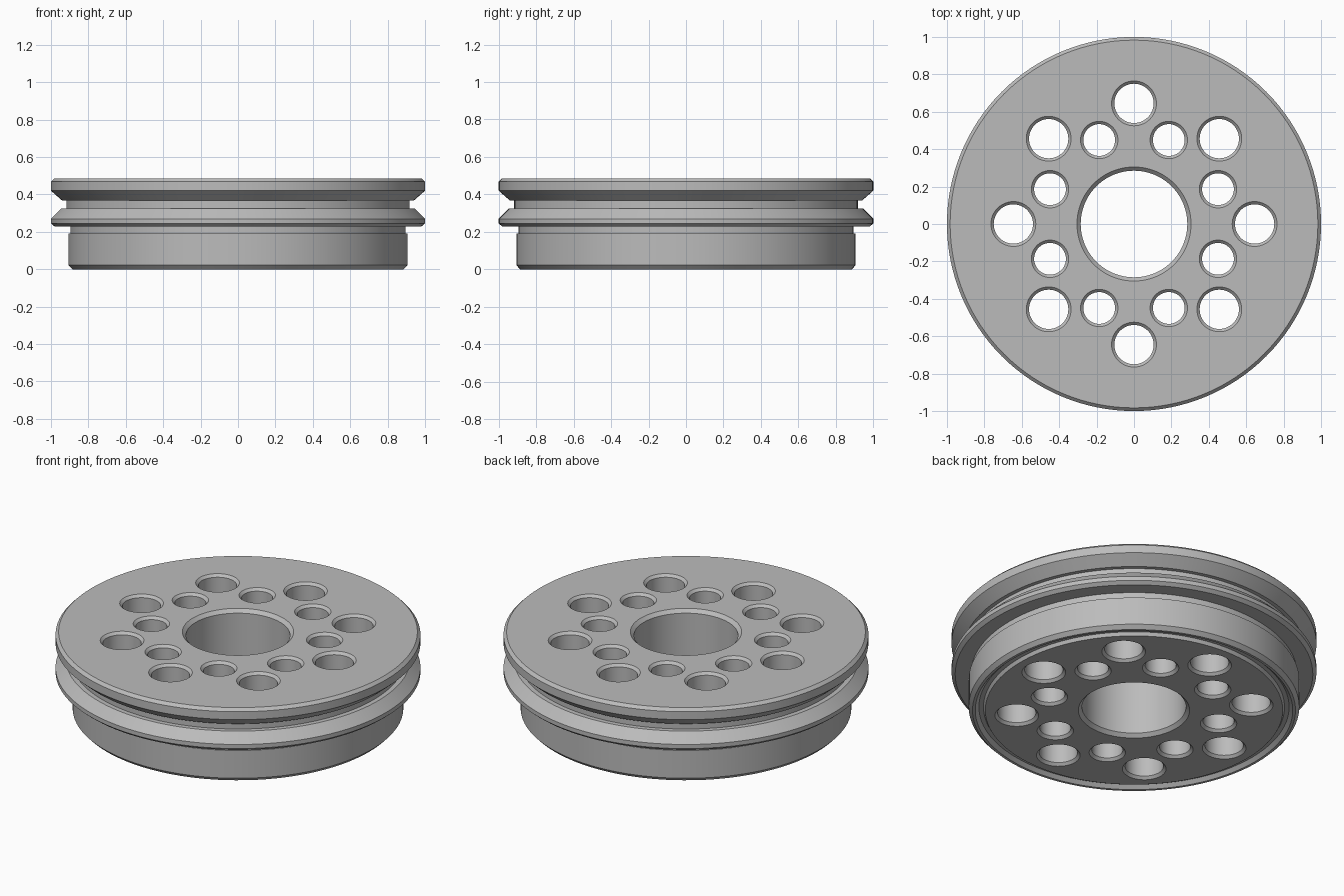
import bpy, bmesh, math

cube = bpy.data.objects.get("Cube")
if cube:
    bpy.data.objects.remove(cube)

HEIGHT = 0.485

metal = bpy.data.materials.new("plain_grey")
metal.use_nodes = True
GREY = (0.5, 0.5, 0.5, 1)
metal.diffuse_color = GREY
metal.node_tree.nodes["Principled BSDF"].inputs["Base Color"].default_value = GREY


def lathe(bm, profile, segments, cx=0, cy=0):
    """Spin a radius/height profile, running bottom to top, about a vertical axis."""
    rings = []
    for r, z in profile:
        if r == 0:
            rings.append([bm.verts.new((cx, cy, z))] * segments)
        else:
            angles = [math.tau * i / segments for i in range(segments)]
            rings.append([bm.verts.new((cx + r * math.cos(a), cy + r * math.sin(a), z))
                          for a in angles])
    for low, high in zip(rings, rings[1:]):
        for i in range(segments):
            j = (i + 1) % segments
            bm.faces.new(dict.fromkeys((low[i], low[j], high[j], high[i])))


def finish(bm, name):
    bmesh.ops.recalc_face_normals(bm, faces=bm.faces)
    mesh = bpy.data.meshes.new(name)
    bm.to_mesh(mesh)
    bm.free()
    mesh.materials.append(metal)
    obj = bpy.data.objects.new(name, mesh)
    bpy.context.collection.objects.link(obj)
    return obj


# Grooved piston body, with a shallow ring channel underneath
body_profile = [
    (0, 0), (0.815, 0), (0.825, 0.02), (0.85, 0.02), (0.87, 0),
    (0.885, 0), (0.906, 0.022), (0.906, 0.19), (0.895, 0.19), (0.895, 0.228),
    (0.98, 0.228), (1, 0.245), (1, 0.27), (0.945, 0.325),
    (0.917, 0.325), (0.917, 0.367), (0.94, 0.367), (1, 0.42),
    (1, 0.468), (0.983, HEIGHT), (0, HEIGHT)]
bm = bmesh.new()
lathe(bm, body_profile, 128)
body = finish(bm, "piston_body")


# Through holes with a chamfer at both ends
def add_hole(bm, radius, chamfer, segments, cx=0, cy=0):
    over = 0.05
    wide = radius + chamfer + over
    lathe(bm, [(0, -over), (wide, -over), (radius, chamfer),
               (radius, HEIGHT - chamfer), (wide, HEIGHT + over),
               (0, HEIGHT + over)], segments, cx, cy)


bm = bmesh.new()
add_hole(bm, 0.285, 0.02, 96)
for k in range(8):
    a = k * math.tau / 8
    add_hole(bm, 0.105, 0.015, 48, 0.645 * math.cos(a), 0.645 * math.sin(a))
    a += math.tau / 16
    add_hole(bm, 0.085, 0.015, 48, 0.486 * math.cos(a), 0.486 * math.sin(a))
cutter = finish(bm, "hole_cutter")
cutter.hide_render = True

cut = body.modifiers.new("holes", "BOOLEAN")
cut.operation = "DIFFERENCE"
cut.solver = "EXACT"
cut.object = cutter

bpy.ops.object.select_all(action="DESELECT")
body.select_set(True)
bpy.context.view_layer.objects.active = body
bpy.ops.object.modifier_apply(modifier=cut.name)
bpy.data.objects.remove(cutter)
bpy.ops.object.shade_smooth_by_angle(angle=math.radians(25))
